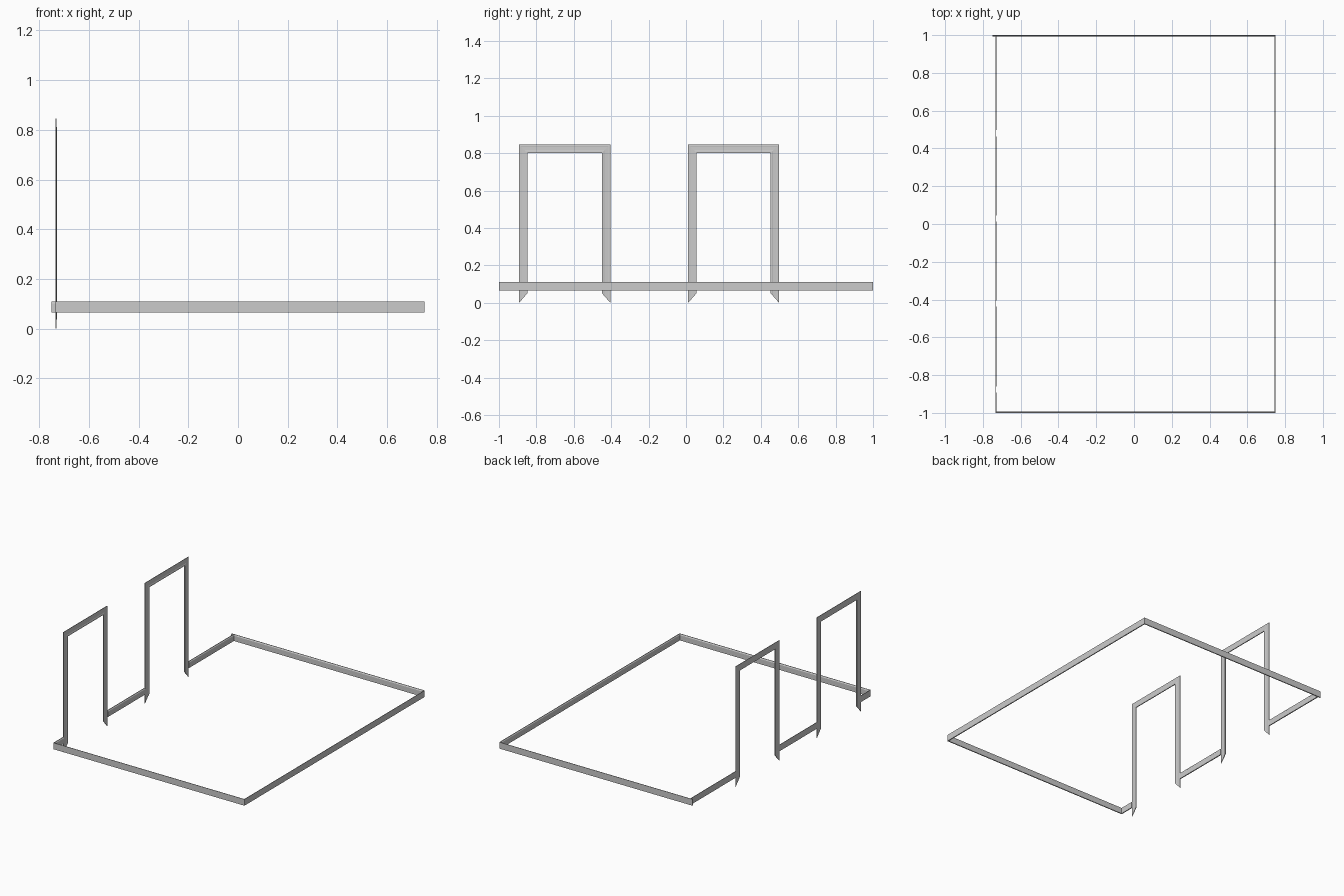
import bpy, bmesh
from mathutils import Vector

if "Cube" in bpy.data.objects:
    bpy.data.objects.remove(bpy.data.objects["Cube"])


def sweep(name, path, profile, normal, start=None, end=None):
    """Mitred sweep. Profile = (offset to the left of path, height along normal).
    start / end give optional mitre directions for the two ends."""
    pts = [Vector(p) for p in path]
    n = Vector(normal)
    dirs = [(b - a).normalized() for a, b in zip(pts, pts[1:])]
    sides = [n.cross(d) for d in dirs]
    bm = bmesh.new()
    rings = []
    for i, p in enumerate(pts):
        if i == 0:
            m = sides[0] + (Vector(start) if start else Vector())
        elif i == len(pts) - 1:
            m = sides[-1] + (Vector(end) if end else Vector())
        else:
            a, b = sides[i - 1], sides[i]
            m = (a + b) / (1 + a.dot(b))
        rings.append([bm.verts.new(p + m * o + n * h) for o, h in profile])
    k = len(profile)
    for r, s in zip(rings, rings[1:]):
        for j in range(k):
            bm.faces.new((r[j], s[j], s[(j + 1) % k], r[(j + 1) % k]))
    bm.faces.new(rings[0])
    bm.faces.new(rings[-1][::-1])
    bmesh.ops.recalc_face_normals(bm, faces=bm.faces)
    me = bpy.data.meshes.new(name)
    bm.to_mesh(me)
    bm.free()
    ob = bpy.data.objects.new(name, me)
    bpy.context.collection.objects.link(ob)
    return ob


Z0 = 0.065      # underside of skirting
XW = -0.734     # wall that holds the doorways
doors = [(-0.892, -0.405), (0.012, 0.497)]

# Skirting: flat board with a small moulded top
board = [(0, 0), (0.007, 0), (0.007, 0.036), (0.006, 0.039),
         (0.004, 0.041), (0.003, 0.045), (0, 0.045)]
sweep("skirting_main", [(XW, doors[0][0], Z0), (XW, -1, Z0), (0.75, -1, Z0),
                        (0.75, 1, Z0), (-0.75, 1, Z0)], board, (0, 0, 1))
for name, y0, y1 in (("skirting_between_doors", doors[0][1], doors[1][0]),
                     ("skirting_back_corner", doors[1][1], 0.995)):
    sweep(name, [(XW, y1, Z0), (XW, y0, Z0)], board, (0, 0, 1))

# Door casings: stepped moulding with mitred head and mitred feet
casing = [(0, 0), (0, 0.003), (0.008, 0.004), (0.012, 0.0035), (0.032, 0.0045),
          (0.036, 0.006), (0.045, 0.006), (0.045, 0)]
for i, (y0, y1) in enumerate(doors):
    sweep(f"door_casing_{i + 1}",
          [(XW, y1, 0), (XW, y1, 0.845), (XW, y0, 0.845), (XW, y0, 0)],
          casing, (1, 0, 0), start=(0, 0, 1.15), end=(0, 0, 1.15))
